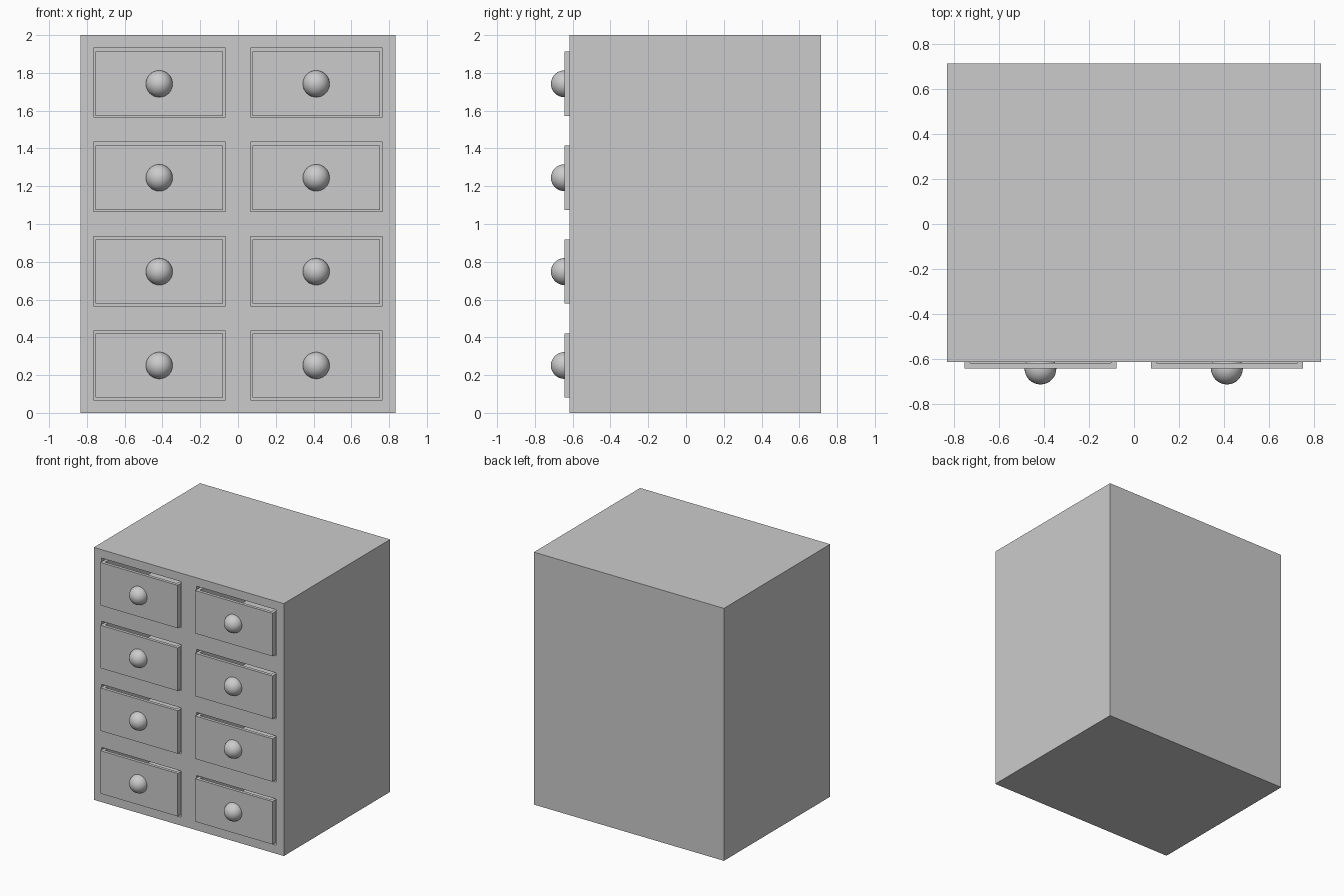
import bpy, bmesh
from mathutils import Vector

if "Cube" in bpy.data.objects:
    bpy.data.objects.remove(bpy.data.objects["Cube"])

FRONT, BACK = -0.616, 0.715      # cabinet depth range
FACE = -0.644                    # drawer front plane
ROWS = 4


def add_object(name, bm):
    bmesh.ops.recalc_face_normals(bm, faces=bm.faces)
    mesh = bpy.data.meshes.new(name)
    bm.to_mesh(mesh)
    bm.free()
    obj = bpy.data.objects.new(name, mesh)
    bpy.context.collection.objects.link(obj)
    return obj


# Cabinet: a gridded slab whose opening cells are pushed inwards
def cabinet():
    xs = [-0.833, -0.766, -0.067, 0.067, 0.766, 0.833]
    zs = [0] + [r * 0.5 + e for r in range(ROWS) for e in (0.067, 0.433)] + [2]
    bm = bmesh.new()
    grid = [[bm.verts.new((x, BACK, z)) for x in xs] for z in zs]
    for j in range(len(zs) - 1):
        for i in range(len(xs) - 1):
            bm.faces.new((grid[j][i], grid[j][i + 1], grid[j + 1][i + 1], grid[j + 1][i]))
    ret = bmesh.ops.extrude_face_region(bm, geom=bm.faces[:], use_keep_orig=True)["geom"]
    verts = [g for g in ret if isinstance(g, bmesh.types.BMVert)]
    bmesh.ops.translate(bm, verts=verts, vec=(0, FRONT - BACK, 0))

    def is_opening(face):
        c = face.calc_center_median()
        return (abs(c.y - FRONT) < 1e-4 and abs(abs(c.x) - 0.4165) < 0.01
                and abs(c.z % 0.5 - 0.25) < 0.01)

    bmesh.ops.recalc_face_normals(bm, faces=bm.faces)
    openings = [f for f in bm.faces if is_opening(f)]
    pushed = bmesh.ops.extrude_discrete_faces(bm, faces=openings)["faces"]
    bmesh.ops.translate(bm, verts=list({v for f in pushed for v in f.verts}), vec=(0, 1.26, 0))
    add_object("cabinet", bm)


# Drawer: a box hollowed from the top
def drawer(name, x, z):
    depth = 1.2
    bm = bmesh.new()
    bmesh.ops.create_cube(bm, size=1)
    bmesh.ops.scale(bm, verts=bm.verts, vec=(0.677, depth, 0.34))
    bmesh.ops.translate(bm, verts=bm.verts, vec=(x, FACE + depth / 2, z))
    top = max(bm.faces, key=lambda f: f.calc_center_median().z)
    bmesh.ops.inset_region(bm, faces=[top], thickness=0.035)
    floor = bmesh.ops.extrude_discrete_faces(bm, faces=[top])["faces"][0]
    bmesh.ops.translate(bm, verts=floor.verts[:], vec=(0, 0, -0.305))
    add_object(name, bm)


# Round knob half sunk into the drawer front
def knob(name, x, z):
    bm = bmesh.new()
    bmesh.ops.create_uvsphere(bm, u_segments=32, v_segments=16, radius=0.071)
    bmesh.ops.translate(bm, verts=bm.verts, vec=Vector((x, FACE, z)))
    for f in bm.faces:
        f.smooth = True
    add_object(name, bm)


cabinet()
for side, x in (("left", -0.417), ("right", 0.414)):
    for row in range(ROWS):
        z = 0.251 + 0.497 * row
        drawer(f"drawer_{side}_{row + 1}", x, z)
        knob(f"knob_{side}_{row + 1}", x, z)
